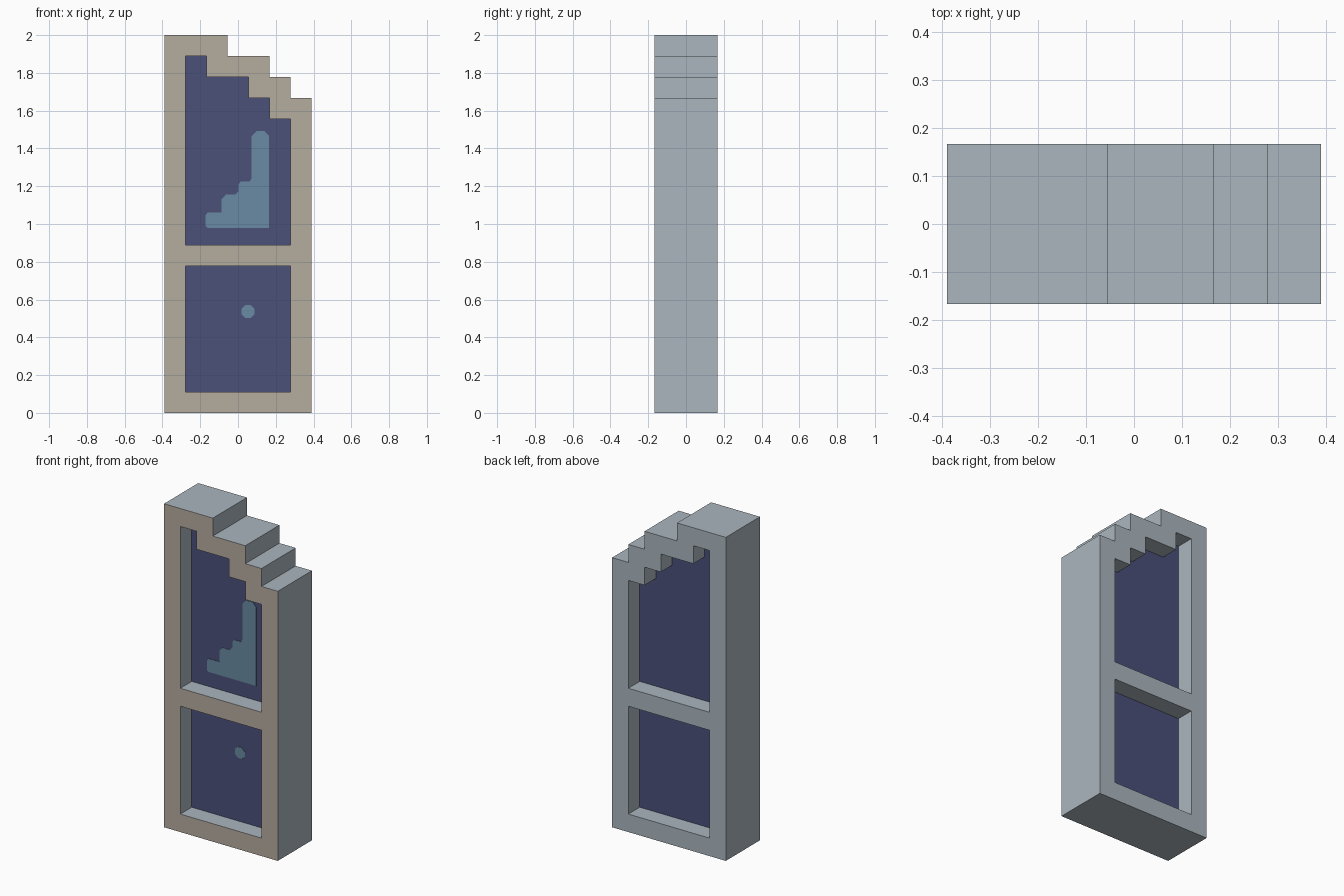
import bpy, bmesh, math
from mathutils import Matrix

if "Cube" in bpy.data.objects:
    bpy.data.objects.remove(bpy.data.objects["Cube"])

U = 1 / 9  # block unit: the model is 7 x 3 x 18 units


def material(name, r, g, b):
    lin = [(c / 255 / 12.92) if c < 11 else ((c / 255 + 0.055) / 1.055) ** 2.4 for c in (r, g, b)]
    m = bpy.data.materials.new(name)
    m.diffuse_color = (*lin, 1)
    m.use_nodes = True
    m.node_tree.nodes["Principled BSDF"].inputs["Base Color"].default_value = m.diffuse_color
    return m


GREY = material("grey stone", 170, 182, 190)
TAN = material("tan face", 181, 172, 159)
GLASS = material("dark blue glass", 75, 80, 121)
SHINE = material("light blue shine", 106, 138, 163)


def slab(name, outlines, y0, y1, mats, front_index=0):
    """Extrude x-z outlines (first is outer, rest are holes) from y0 to y1."""
    cu = bpy.data.curves.new(name, 'CURVE')
    cu.dimensions = '2D'
    cu.fill_mode = 'BOTH'
    cu.extrude = (y1 - y0) / 2
    for pts in outlines:
        s = cu.splines.new('POLY')
        s.points.add(len(pts) - 1)
        for p, (x, z) in zip(s.points, pts):
            p.co = (x, z, 0, 1)
        s.use_cyclic_u = True
    tmp = bpy.data.objects.new(name + "_outline", cu)
    bpy.context.collection.objects.link(tmp)
    bpy.context.view_layer.update()
    me = bpy.data.meshes.new_from_object(tmp.evaluated_get(bpy.context.evaluated_depsgraph_get()))
    bpy.data.objects.remove(tmp)
    me.name = name
    me.materials.clear()
    for m in mats:
        me.materials.append(m)
    bm = bmesh.new()
    bm.from_mesh(me)
    bm.transform(Matrix.Translation((0, (y0 + y1) / 2, 0)) @ Matrix.Rotation(math.pi / 2, 4, 'X'))
    bmesh.ops.remove_doubles(bm, verts=bm.verts, dist=1e-5)
    bmesh.ops.recalc_face_normals(bm, faces=bm.faces)
    for f in bm.faces:
        f.smooth = False
        f.material_index = front_index if f.normal.y < -0.5 else 0
    bm.to_mesh(me)
    bm.free()
    ob = bpy.data.objects.new(name, me)
    bpy.context.collection.objects.link(ob)
    return ob


def scaled(pts):
    return [(x * U, z * U) for x, z in pts]


# Stepped frame with two openings
outer = scaled([(-3.5, 0), (3.5, 0), (3.5, 15), (2.5, 15), (2.5, 16),
                (1.5, 16), (1.5, 17), (-0.5, 17), (-0.5, 18), (-3.5, 18)])
upper = scaled([(-2.5, 8), (2.5, 8), (2.5, 14), (1.5, 14), (1.5, 15),
                (0.5, 15), (0.5, 16), (-1.5, 16), (-1.5, 17), (-2.5, 17)])
lower = scaled([(-2.5, 1), (2.5, 1), (2.5, 7), (-2.5, 7)])
slab("frame", [outer, upper, lower], -1.5 * U, 1.5 * U, [GREY, TAN], 1)

# Recessed panels in the middle third of the depth
slab("upper_panel", [upper], -0.5 * U, 0.5 * U, [GLASS])
slab("lower_panel", [lower], -0.5 * U, 0.5 * U, [GLASS])

# Painted shine: stepped patch with a rounded top, and a small dot
patch = [(-0.16, 0.98), (0.165, 0.98), (0.165, 1.465), (0.14, 1.492), (0.098, 1.492),
         (0.072, 1.465), (0.072, 1.24), (0.06, 1.225), (0.015, 1.225), (0.003, 1.21),
         (0.003, 1.175), (-0.015, 1.155), (-0.065, 1.155), (-0.087, 1.13), (-0.087, 1.062),
         (-0.16, 1.062), (-0.172, 1.045), (-0.172, 0.99)]
dot = [(0.053 + 0.037 * math.cos((k + 0.5) * math.pi / 4),
        0.537 + 0.037 * math.sin((k + 0.5) * math.pi / 4)) for k in range(8)]
for name, pts in (("upper_shine", patch), ("lower_shine", dot)):
    slab(name, [pts], -0.5 * U - 0.003, -0.5 * U + 0.001, [SHINE])
